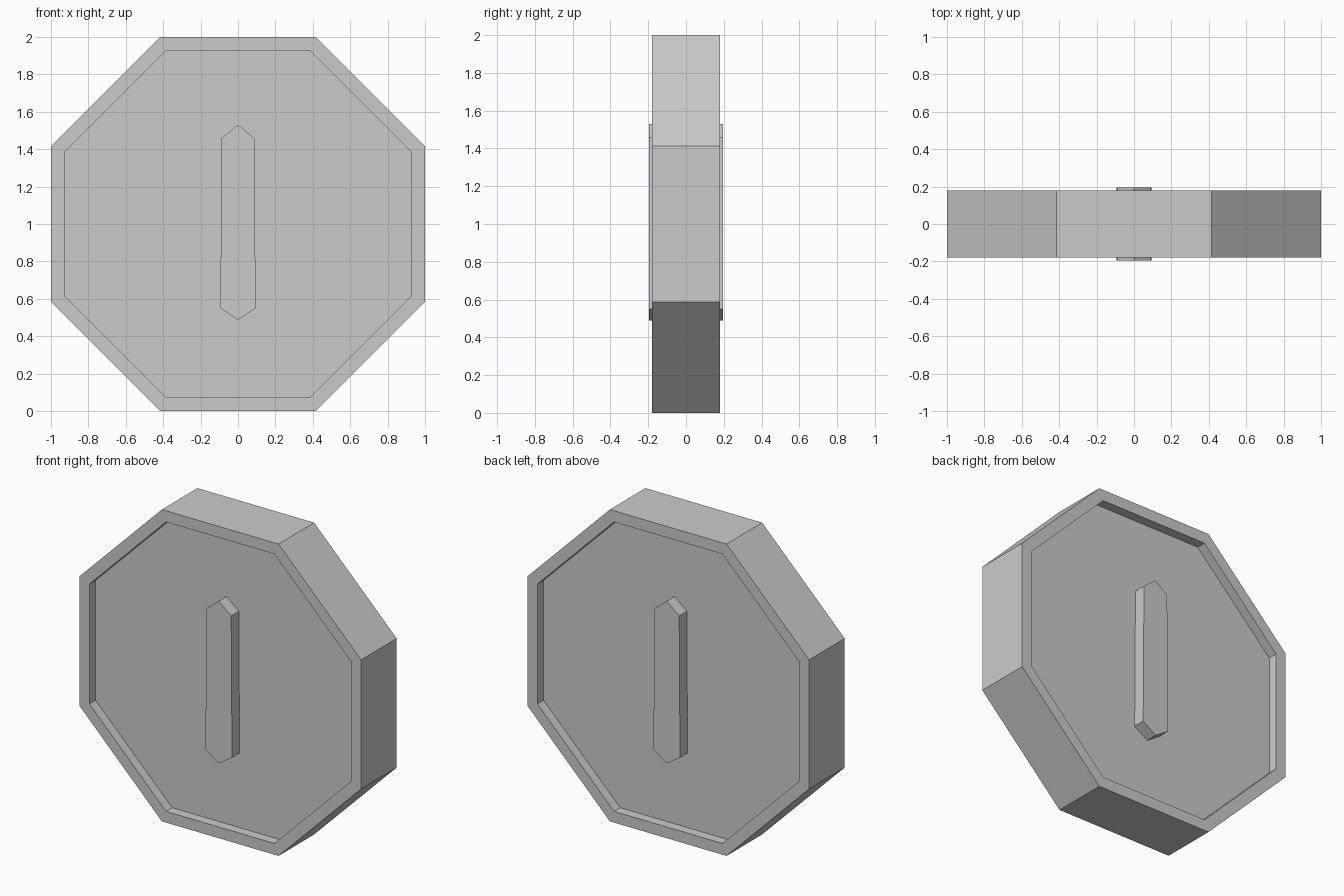
import bpy, bmesh
from math import cos, sin, pi

if "Cube" in bpy.data.objects:
    bpy.data.objects.remove(bpy.data.objects["Cube"])

MID_Z = 1.0


def finish(bm, name):
    bmesh.ops.recalc_face_normals(bm, faces=bm.faces[:])
    mesh = bpy.data.meshes.new(name)
    bm.to_mesh(mesh)
    bm.free()
    obj = bpy.data.objects.new(name, mesh)
    bpy.context.collection.objects.link(obj)
    return obj


def octagon(bm, apothem, y):
    r = apothem / cos(pi / 8)
    angles = [pi / 8 + i * pi / 4 for i in range(8)]
    return [bm.verts.new((r * cos(a), y, MID_Z + r * sin(a))) for a in angles]


def bridge(bm, a, b):
    n = len(a)
    for i in range(n):
        j = (i + 1) % n
        bm.faces.new((a[i], a[j], b[j], b[i]))


# Octagonal disc with a raised rim around a recessed floor on both faces
bm = bmesh.new()
section = [(0.928, -0.118), (0.928, -0.18), (1.0, -0.18),
           (1.0, 0.18), (0.928, 0.18), (0.928, 0.118)]
rings = [octagon(bm, apothem, y) for apothem, y in section]
for a, b in zip(rings, rings[1:]):
    bridge(bm, a, b)
bm.faces.new(rings[0])
bm.faces.new(rings[-1])
finish(bm, "coin_disc")


# Pointed bar emblem, one raised on each face
half = [(0, 1.53), (0.088, 1.458), (0.094, 0.55), (0, 0.488)]
profile = half + [(-x, z) for x, z in half[-2:0:-1]]
for name, side in (("front_bar", -1), ("back_bar", 1)):
    bm = bmesh.new()
    base, top = [[bm.verts.new((x, side * y, z)) for x, z in profile]
                 for y in (0.11, 0.195)]
    bridge(bm, base, top)
    bm.faces.new(base)
    bm.faces.new(top)
    finish(bm, name)
